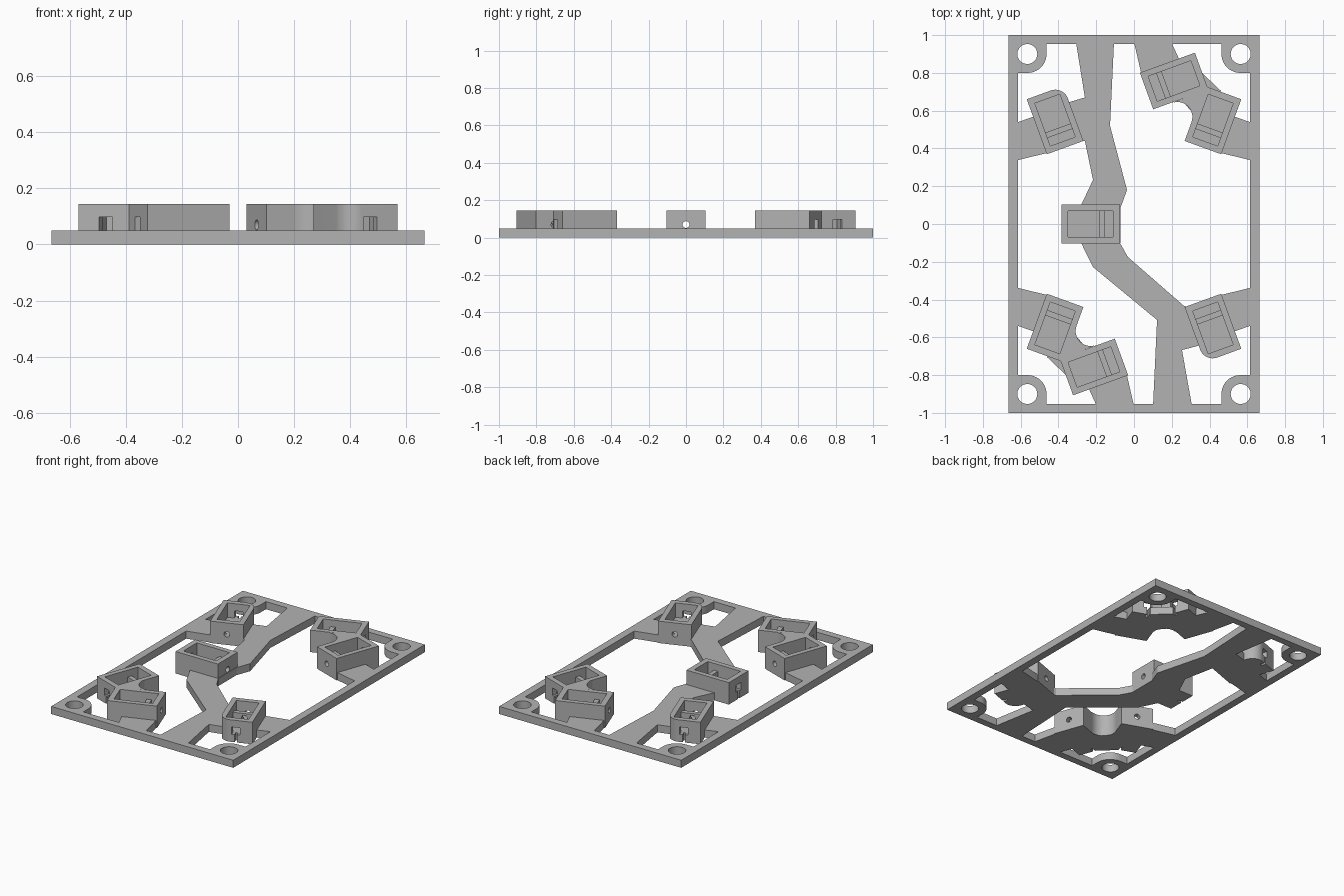
import bpy, bmesh, math
from mathutils import Matrix, Vector

cube = bpy.data.objects.get("Cube")
if cube:
    bpy.data.objects.remove(cube, do_unlink=True)

grey = bpy.data.materials.new("plastic grey")
grey.use_nodes = True
GREY = (0.45, 0.45, 0.45, 1)
grey.diffuse_color = GREY
grey.node_tree.nodes["Principled BSDF"].inputs["Base Color"].default_value = GREY

T = 0.05      # plate thickness
H = 0.145     # holder height
W, L = 0.665, 1.0


def prism(name, pts, z0, z1):
    """Upright solid over a flat outline."""
    bm = bmesh.new()
    face = bm.faces.new([bm.verts.new((x, y, z0)) for x, y in pts])
    ext = bmesh.ops.extrude_face_region(bm, geom=[face])
    for v in ext["geom"]:
        if isinstance(v, bmesh.types.BMVert):
            v.co.z = z1
    bmesh.ops.recalc_face_normals(bm, faces=bm.faces)
    me = bpy.data.meshes.new(name)
    bm.to_mesh(me)
    bm.free()
    me.materials.append(grey)
    ob = bpy.data.objects.new(name, me)
    bpy.context.collection.objects.link(ob)
    return ob


def rect(x0, x1, y0, y1):
    return [(x0, y0), (x1, y0), (x1, y1), (x0, y1)]


def arc(cx, cy, r, a0, a1, n=10):
    angles = [math.radians(a0 + (a1 - a0) * i / n) for i in range(n + 1)]
    return [(cx + r * math.cos(a), cy + r * math.sin(a)) for a in angles]


def flip(pts, sx, sy):
    return [(x * sx, y * sy) for x, y in pts]


def combine(target, tool, op):
    """Apply a boolean and remove the tool."""
    mod = target.modifiers.new("bool", "BOOLEAN")
    mod.operation, mod.solver, mod.object = op, "EXACT", tool
    tool.hide_render = True
    bpy.context.view_layer.objects.active = target
    bpy.ops.object.modifier_apply(modifier=mod.name)
    bpy.data.objects.remove(tool, do_unlink=True)


def finish(ob):
    bpy.ops.object.select_all(action="DESELECT")
    ob.select_set(True)
    bpy.context.view_layer.objects.active = ob
    bpy.ops.object.shade_smooth_by_angle(angle=math.radians(30))


# Frame with an open middle
plate = prism("base_plate", rect(-W, W, -L, L), 0, T)
combine(plate, prism("cut", rect(-0.615, 0.615, -0.953, 0.953), -0.1, 0.2), "DIFFERENCE")

# Webs across the frame
spine_back = [(-0.31, 0.98), (-0.26, 0.67), (-0.36, 0.64), (-0.36, 0.45), (-0.26, 0.44),
              (-0.217, 0.233), (-0.285, 0.09), (-0.07, 0.09), (-0.037, 0.18),
              (-0.127, 0.52), (-0.105, 0.98)]
spine_front = [(-0.285, -0.09), (-0.217, -0.228), (0.122, -0.508), (0.1, -0.98),
               (0.31, -0.98), (0.254, -0.667), (0.36, -0.64), (0.36, -0.45),
               (0.265, -0.434), (-0.032, -0.175), (-0.08, -0.09)]
spine_mid = rect(-0.285, -0.072, -0.1, 0.1)
side_web = [(-0.64, 0.53), (-0.5, 0.58), (-0.4, 0.4), (-0.46, 0.376), (-0.64, 0.332)]
end_web = [(-0.19, -0.98), (-0.24, -0.87), (-0.15, -0.7), (-0.04, -0.79), (0.004, -0.98)]
link_web = [(-0.46, -0.705), (-0.36, -0.8), (-0.2, -0.75), (-0.25, -0.66), (-0.3, -0.6),
            (-0.42, -0.55)]
webs = [spine_back, spine_front, spine_mid]
webs += [flip(side_web, sx, sy) for sx in (1, -1) for sy in (1, -1)]
webs += [flip(w, s, s) for w in (end_web, link_web) for s in (1, -1)]

# Rounded ears in the corners
ear = [(-0.64, 0.98), (-0.64, 0.8)] + arc(-0.563, 0.9, 0.1, -90, 0) + [(-0.463, 0.98)]
webs += [flip(ear, sx, sy) for sx in (1, -1) for sy in (1, -1)]
for w in webs:
    combine(plate, prism("web", w, 0, T), "UNION")

# Screw holes
for sx in (1, -1):
    for sy in (1, -1):
        hole = arc(0.565 * sx, 0.9 * sy, 0.053, 0, 345, 23)
        combine(plate, prism("hole", hole, -0.1, 0.2), "DIFFERENCE")
finish(plate)


def holder(name, x, y, angle, rounded=False):
    """Open box with a pocket, a cross rib and wire openings at both ends."""
    a, b, r = 0.155, 0.103, 0.07
    pts = rect(-a, a, -b, b)
    if rounded:
        pts = pts[:3] + arc(-a + r, b - r, r, 90, 180)
    ob = prism(name, pts, 0, H)
    cuts = [prism("pocket", rect(-0.12, 0.045, -0.07, 0.07), T, 0.3),
            prism("wire_bay", rect(0.075, 0.12, -0.07, 0.07), T, 0.3),
            prism("rib_top", rect(0.04, 0.08, -0.07, 0.07), 0.1, 0.3),
            prism("window", rect(-0.2, -0.1, -0.026, 0.026), T, 0.098),
            prism("slot", rect(-0.2, -0.125, -0.008, 0.008), -0.1, 0.06)]
    bore = prism("bore", arc(0, 0, 0.018, 0, 345, 23), 0, 0.2)
    bore.data.transform(Matrix.Translation((0.02, 0, 0.07)) @ Matrix.Rotation(math.pi / 2, 4, "Y"))
    for c in cuts + [bore]:
        combine(ob, c, "DIFFERENCE")
    ob.data.transform(Matrix.Translation((x, y, 0))
                      @ Matrix.Rotation(math.radians(angle), 4, "Z"))
    finish(ob)


# Holders: one in the middle, the rest in pairs half a turn apart
holder("middle_holder", -0.23, 0, 0)
for s, side, turn in ((1, "front", 0), (-1, "back", 180)):
    holder(side + "_outer_holder", -0.418 * s, -0.55 * s, 70 + turn)
    holder(side + "_inner_holder", -0.212 * s, -0.757 * s, 20 + turn)
    holder(side + "_single_holder", 0.418 * s, -0.55 * s, 110 + turn, True)
    # Curved wall joining the paired holders
    wall = [(-0.375, -0.712)] + arc(-0.23, -0.567, 0.079, 160, 290)
    finish(prism(side + "_joining_wall", flip(wall, s, s), 0, H))
